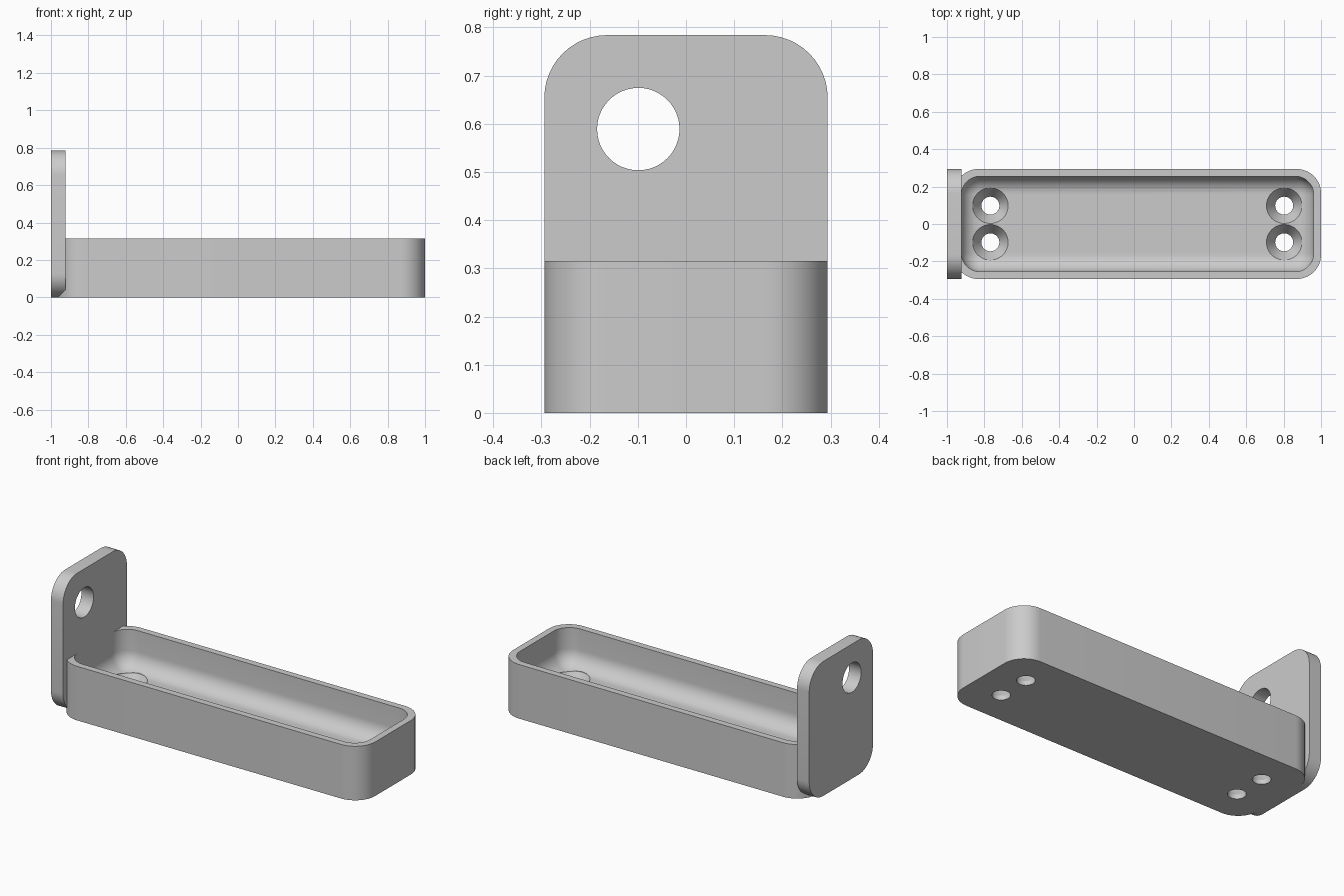
import bpy, bmesh
from math import sin, cos, pi
from mathutils import Vector

old = bpy.data.objects.get("Cube")
if old:
    bpy.data.objects.remove(old)

grey = bpy.data.materials.new("plain grey")
grey.use_nodes = True
COLOUR = (0.6, 0.6, 0.6, 1)
grey.diffuse_color = COLOUR
grey.node_tree.nodes["Principled BSDF"].inputs["Base Color"].default_value = COLOUR


def rounded_rect(cx, cy, hx, hy, r, z, steps=12):
    """Outline of a rectangle with rounded corners at height z."""
    points = []
    for k, (sx, sy) in enumerate([(1, 1), (-1, 1), (-1, -1), (1, -1)]):
        for i in range(steps + 1):
            a = (k + i / steps) * pi / 2
            points.append(Vector((cx + sx * (hx - r) + r * cos(a),
                                  cy + sy * (hy - r) + r * sin(a), z)))
    return points


def circle(cx, cy, r, z, sides=48):
    return [Vector((cx + r * cos(2 * pi * i / sides),
                    cy + r * sin(2 * pi * i / sides), z)) for i in range(sides)]


def loft(name, outlines):
    """Closed solid through a stack of matching outlines."""
    bm = bmesh.new()
    rings = [[bm.verts.new(p) for p in outline] for outline in outlines]
    n = len(rings[0])
    for low, high in zip(rings, rings[1:]):
        for i in range(n):
            j = (i + 1) % n
            bm.faces.new((low[i], low[j], high[j], high[i]))
    bm.faces.new(rings[0][::-1])
    bm.faces.new(rings[-1])
    bmesh.ops.recalc_face_normals(bm, faces=bm.faces)
    mesh = bpy.data.meshes.new(name)
    bm.to_mesh(mesh)
    bm.free()
    obj = bpy.data.objects.new(name, mesh)
    bpy.context.collection.objects.link(obj)
    mesh.materials.append(grey)
    return obj


def activate(obj):
    bpy.ops.object.select_all(action='DESELECT')
    obj.select_set(True)
    bpy.context.view_layer.objects.active = obj


def cut(obj, cutter):
    activate(obj)
    mod = obj.modifiers.new("cut", 'BOOLEAN')
    mod.operation = 'DIFFERENCE'
    mod.solver = 'EXACT'
    mod.object = cutter
    bpy.ops.object.modifier_apply(modifier=mod.name)
    bpy.data.objects.remove(cutter)


def stand_up(outline):
    """Turn an outline drawn in (y, z, x) into model space."""
    return [Vector((p.z, p.x, p.y)) for p in outline]


# Tray with rounded vertical corners
HALF_Y, HEIGHT, FLOOR, WALL = 0.294, 0.315, 0.098, 0.039
MID_X, HALF_X = 0.019, 0.981
tray = loft("tray", [rounded_rect(MID_X, 0, HALF_X, HALF_Y, 0.13, z)
                     for z in (0, HEIGHT)])

# Hollow with a rounded floor edge, reaching just past the plate's face
FILLET, CORNER = 0.095, 0.1
hollow = []
for i in range(11):
    a = i / 10 * pi / 2
    inset = FILLET * (1 - sin(a))
    hollow.append(rounded_rect(MID_X, 0, HALF_X - WALL - inset, HALF_Y - WALL - inset,
                               CORNER - inset, FLOOR + FILLET * (1 - cos(a))))
hollow.append(rounded_rect(MID_X, 0, HALF_X - WALL, HALF_Y - WALL, CORNER, HEIGHT + 0.1))
cut(tray, loft("hollow_cutter", hollow))

# Four countersunk screw holes
for x in (-0.768, 0.803):
    for y in (-0.098, 0.098):
        profile = [(0.048, -0.1), (0.048, 0.025), (0.095, FLOOR), (0.095, 0.25)]
        cut(tray, loft("screw_cutter", [circle(x, y, r, z) for r, z in profile]))

# Upright end plate with a round hole
plate = loft("end_plate", [stand_up(rounded_rect(0, 0.392, HALF_Y, 0.392, 0.13, x))
                           for x in (-1, -0.922)])
cut(plate, loft("plate_hole_cutter", [stand_up(circle(-0.099, 0.589, 0.0855, x))
                                      for x in (-1.1, -0.8)]))

for obj in (tray, plate):
    activate(obj)
    bpy.ops.object.shade_smooth_by_angle(angle=pi / 6)
